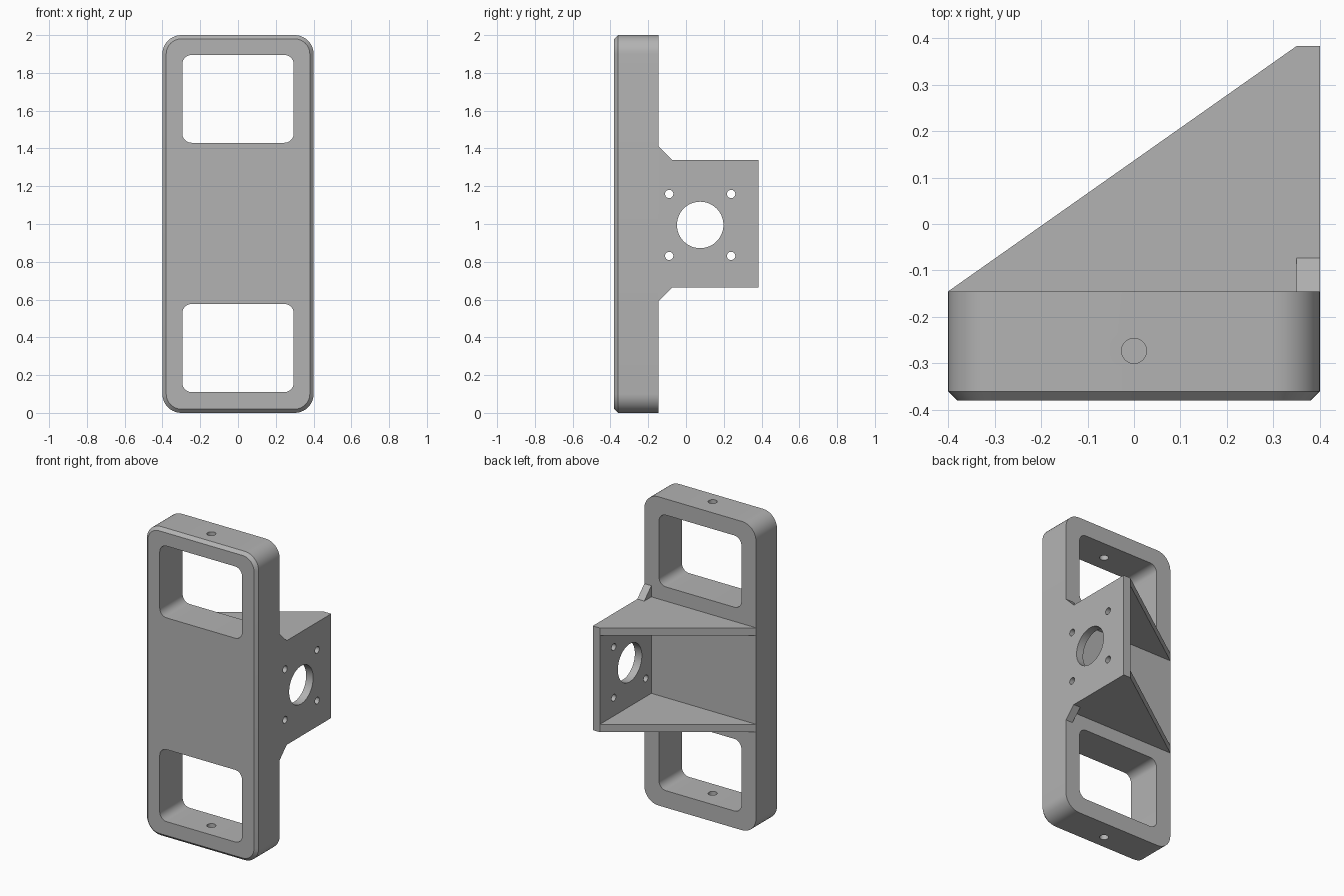
import bpy
import bmesh
from math import cos, sin, pi, radians
from mathutils import Vector

if "Cube" in bpy.data.objects:
    bpy.data.objects.remove(bpy.data.objects["Cube"], do_unlink=True)

grey = bpy.data.materials.new("matte_grey")
grey.use_nodes = True
grey.diffuse_color = (0.45, 0.45, 0.45, 1)
grey.node_tree.nodes["Principled BSDF"].inputs["Base Color"].default_value = grey.diffuse_color

# Main dimensions
HALF_W, HEIGHT = 0.4, 2.0
FRONT, BACK, REAR = -0.38, -0.145, 0.383
PLATE_IN = 0.35
PLATE_LOW, PLATE_TOP = 0.663, 1.338
THICK = 0.05
BRACE = 0.072
CHAMFER = 0.02


def rounded_rect(x, z0, z1, r, steps=10):
    """Outline in the XZ plane, centred on x = 0."""
    corners = [(x - r, z1 - r), (r - x, z1 - r), (r - x, z0 + r), (x - r, z0 + r)]
    return [(cx + r * cos((q + i / steps) * pi / 2), cz + r * sin((q + i / steps) * pi / 2))
            for q, (cx, cz) in enumerate(corners) for i in range(steps + 1)]


def loft(name, rings):
    """Skin a closed solid through matching rings of 3D points."""
    bm = bmesh.new()
    loops = [[bm.verts.new(p) for p in ring] for ring in rings]
    for a, b in zip(loops, loops[1:]):
        for i in range(len(a)):
            j = (i + 1) % len(a)
            bm.faces.new((a[i], a[j], b[j], b[i]))
    bm.faces.new(loops[0])
    bm.faces.new(loops[-1])
    bmesh.ops.recalc_face_normals(bm, faces=bm.faces)
    mesh = bpy.data.meshes.new(name)
    bm.to_mesh(mesh)
    bm.free()
    mesh.materials.append(grey)
    obj = bpy.data.objects.new(name, mesh)
    bpy.context.collection.objects.link(obj)
    return obj


def along_y(outline, y):
    return [(a, y, b) for a, b in outline]


def along_x(outline, x):
    return [(x, a, b) for a, b in outline]


def along_z(outline, z):
    return [(a, b, z) for a, b in outline]


def circle(cx, cy, r, steps):
    return [(cx + r * cos(2 * pi * i / steps), cy + r * sin(2 * pi * i / steps))
            for i in range(steps)]


def cut(obj, cutters):
    """Subtract each cutter, then discard it."""
    bpy.context.view_layer.objects.active = obj
    for cutter in cutters:
        cutter.hide_render = True
        mod = obj.modifiers.new("cut", 'BOOLEAN')
        mod.operation = 'DIFFERENCE'
        mod.solver = 'EXACT'
        mod.object = cutter
        bpy.ops.object.modifier_apply(modifier=mod.name)
        bpy.data.objects.remove(cutter, do_unlink=True)


# Frame: rounded slab with a chamfered front rim
outer = rounded_rect(HALF_W, 0, HEIGHT, 0.1)
rim = rounded_rect(HALF_W - CHAMFER, CHAMFER, HEIGHT - CHAMFER, 0.1 - CHAMFER)
frame = loft("frame", [along_y(rim, FRONT), along_y(outer, FRONT + CHAMFER), along_y(outer, BACK)])

# Two windows, and a screw hole through each end rail
cutters = []
for low, high in ((0.11, 0.577), (1.43, 1.895)):
    window = rounded_rect(0.295, low, high, 0.05)
    cutters.append(loft("window_cutter", [along_y(window, -0.5), along_y(window, 0)]))
for low, high in ((-0.1, 0.2), (1.8, 2.1)):
    hole = circle(0, -0.273, 0.027, 32)
    cutters.append(loft("screw_cutter", [along_z(hole, low), along_z(hole, high)]))
cut(frame, cutters)

# Mounting plate: square with a small brace at each root corner
side = [(BACK, PLATE_LOW - BRACE), (BACK + BRACE, PLATE_LOW), (REAR, PLATE_LOW),
        (REAR, PLATE_TOP), (BACK + BRACE, PLATE_TOP), (BACK, PLATE_TOP + BRACE)]
plate = loft("mounting_plate", [along_x(side, PLATE_IN), along_x(side, HALF_W)])

# Large centre bore with four bolt holes around it
CY, CZ, PITCH = 0.082 - 0.007, 0.995, 0.164
holes = [circle(CY, CZ, 0.123, 64)]
holes += [circle(CY + a * PITCH, CZ + b * PITCH, 0.022, 24) for a in (-1, 1) for b in (-1, 1)]
cut(plate, [loft("hole_cutter", [along_x(h, 0.3), along_x(h, 0.45)]) for h in holes])

# Triangular gussets tying the plate back to the frame
triangle = [(-HALF_W, BACK), (PLATE_IN, BACK), (PLATE_IN, REAR)]
gussets = [loft(name, [along_z(triangle, z), along_z(triangle, z + THICK)])
           for name, z in (("lower_gusset", PLATE_LOW), ("upper_gusset", PLATE_TOP - THICK))]

# Smooth the curved walls while keeping edges crisp
for obj in [frame, plate] + gussets:
    bpy.ops.object.select_all(action='DESELECT')
    obj.select_set(True)
    bpy.context.view_layer.objects.active = obj
    bpy.ops.object.shade_smooth_by_angle(angle=radians(30))
